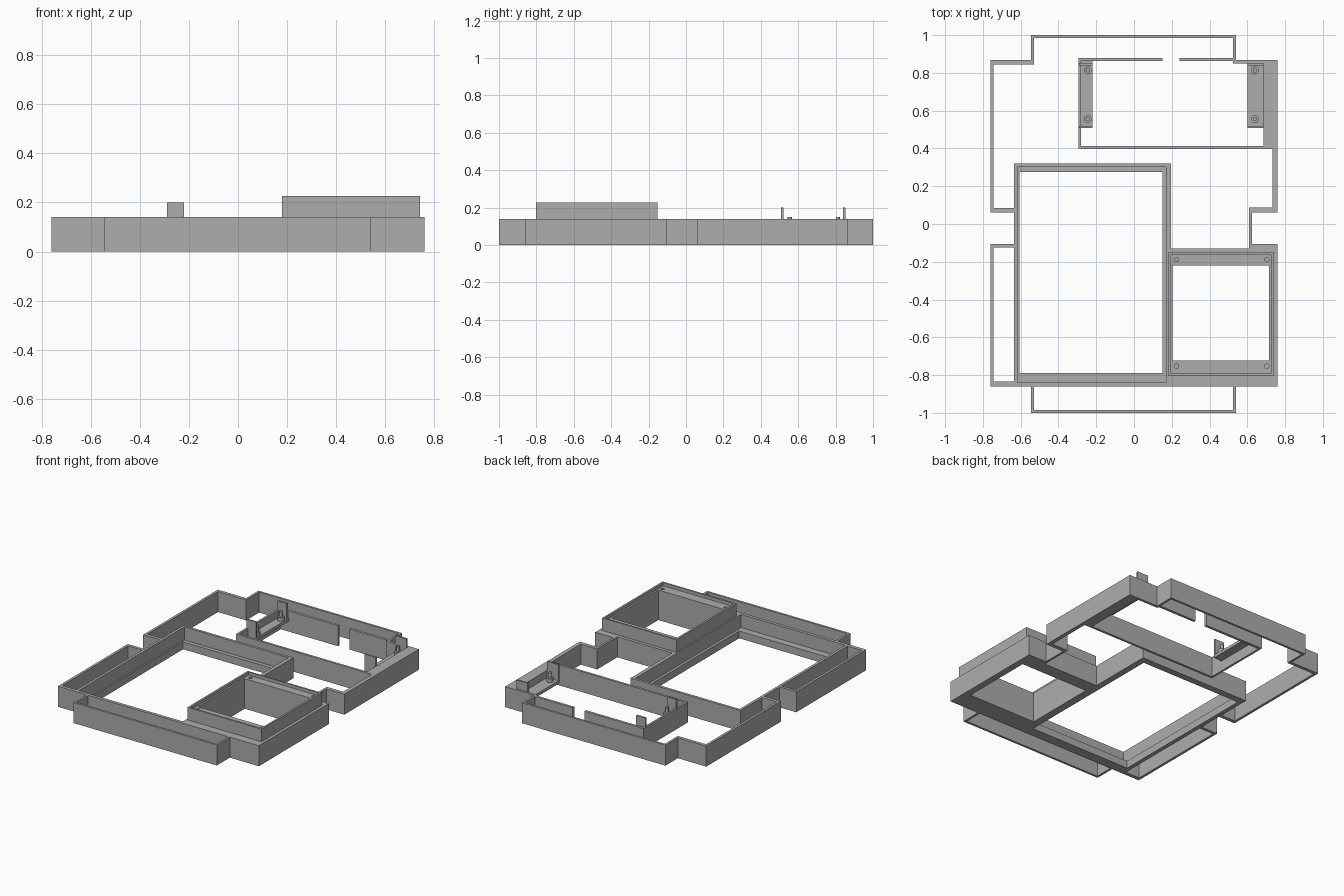
import bpy, bmesh
from mathutils import Matrix, Vector

old = bpy.data.objects.get("Cube")
if old:
    bpy.data.objects.remove(old, do_unlink=True)

grey = bpy.data.materials.new("plain grey")
grey.use_nodes = True
grey.diffuse_color = (0.42, 0.42, 0.42, 1)
grey.node_tree.nodes["Principled BSDF"].inputs["Base Color"].default_value = grey.diffuse_color

H = 0.14      # height of the main shell


def finish(name, bm):
    bmesh.ops.recalc_face_normals(bm, faces=bm.faces)
    me = bpy.data.meshes.new(name)
    bm.to_mesh(me)
    bm.free()
    me.materials.append(grey)
    ob = bpy.data.objects.new(name, me)
    bpy.context.collection.objects.link(ob)
    return ob


def box(name, x0, x1, y0, y1, z0=0.0, z1=H):
    bm = bmesh.new()
    mid = Vector((x0 + x1, y0 + y1, z0 + z1)) / 2
    size = Matrix.Diagonal((x1 - x0, y1 - y0, z1 - z0, 1))
    bmesh.ops.create_cube(bm, size=1, matrix=Matrix.Translation(mid) @ size)
    return finish(name, bm)


def peg(name, x, y, r, z0, z1):
    bm = bmesh.new()
    bmesh.ops.create_cone(bm, cap_ends=True, segments=20, radius1=r, radius2=r,
                          depth=z1 - z0, matrix=Matrix.Translation((x, y, (z0 + z1) / 2)))
    return finish(name, bm)


def cut(target, cutter):
    cutter.hide_render = True
    mod = target.modifiers.new("cut", 'BOOLEAN')
    mod.operation = 'DIFFERENCE'
    mod.solver = 'EXACT'
    mod.object = cutter
    bpy.context.view_layer.objects.active = target
    bpy.ops.object.modifier_apply(modifier=mod.name)
    bpy.data.objects.remove(cutter, do_unlink=True)


def cut_box(target, x0, x1, y0, y1, z0=-0.1, z1=0.5):
    cut(target, box("cutter", x0, x1, y0, y1, z0, z1))


# Main shell: stepped outline, extruded
outline = [(-.545, 1), (.54, 1), (.54, .867), (.76, .867), (.76, .062), (.625, .062),
           (.625, -.105), (.76, -.105), (.76, -.86), (.54, -.86), (.54, -1), (-.545, -1),
           (-.545, -.86), (-.76, -.86), (-.76, -.105), (-.635, -.105), (-.635, .062),
           (-.76, .062), (-.76, .867), (-.545, .867)]
bm = bmesh.new()
face = bm.faces.new([bm.verts.new((x, y, 0)) for x, y in outline])
top = bmesh.ops.extrude_face_region(bm, geom=[face])["geom"]
bmesh.ops.translate(bm, vec=(0, 0, H), verts=[v for v in top if isinstance(v, bmesh.types.BMVert)])
shell = finish("main_shell", bm)

# Open bays of the shell
bays = [(-.53, .525, .32, .985),       # back bay
        (-.743, -.5, .32, .845),       # back right bay
        (-.743, -.635, .085, .4),      # side bay beside the window
        (.195, .61, -.13, .45),        # centre bay
        (.5, .733, .088, .40),         # left bay
        (.5, .685, .35, .85),          # inside the rear compartment
        (-.743, -.635, -.835, -.125),  # front right slot
        (-.53, .525, -.985, -.86),     # front skirt
        (-.607, .152, -.79, .275)]     # large window
for b in bays:
    cut_box(shell, *b)
# Recess around the window
cut_box(shell, -.617, .17, -.838, .302, 0.05)
# Opening below the raised frame
opening = (.205, .715, -.722, -.22)
cut_box(shell, *opening)

# Raised square frame with recessed ledge and screw holes
frame = box("raised_frame", .18, .74, -.803, -.152, 0.135, 0.226)
cut_box(frame, .193, .727, -.79, -.163, 0.205)
cut_box(frame, *opening)
for x in (.225, .703):
    for y in (-.752, -.188):
        cut(frame, peg("cutter", x, y, .012, 0.145, 0.4))

# Rear compartment walls
box("compartment_back_wall_right", -.295, .152, .862, .88)
box("compartment_back_wall_left", .24, .54, .862, .88)
box("compartment_front_wall", -.295, .733, .398, .414)
box("compartment_side_wall", -.295, -.281, .398, .88)

# Two board holders: shelf, end tabs, bosses and pins
for side, x0, x1, px in (("right", -.29, -.22, -.245), ("left", .60, .685, .64)):
    box(side + "_holder_shelf", x0, x1, .51, .862, 0.07, 0.09)
    for end, y0, y1 in (("front", .508, .52), ("back", .84, .852)):
        box(f"{side}_holder_{end}_tab", x0, x1, y0, y1, 0.07, 0.20)
    for end, y in (("front", .555), ("back", .813)):
        peg(f"{side}_holder_{end}_boss", px, y, .021, 0.09, 0.115)
        peg(f"{side}_holder_{end}_pin", px, y, .011, 0.09, 0.15)
